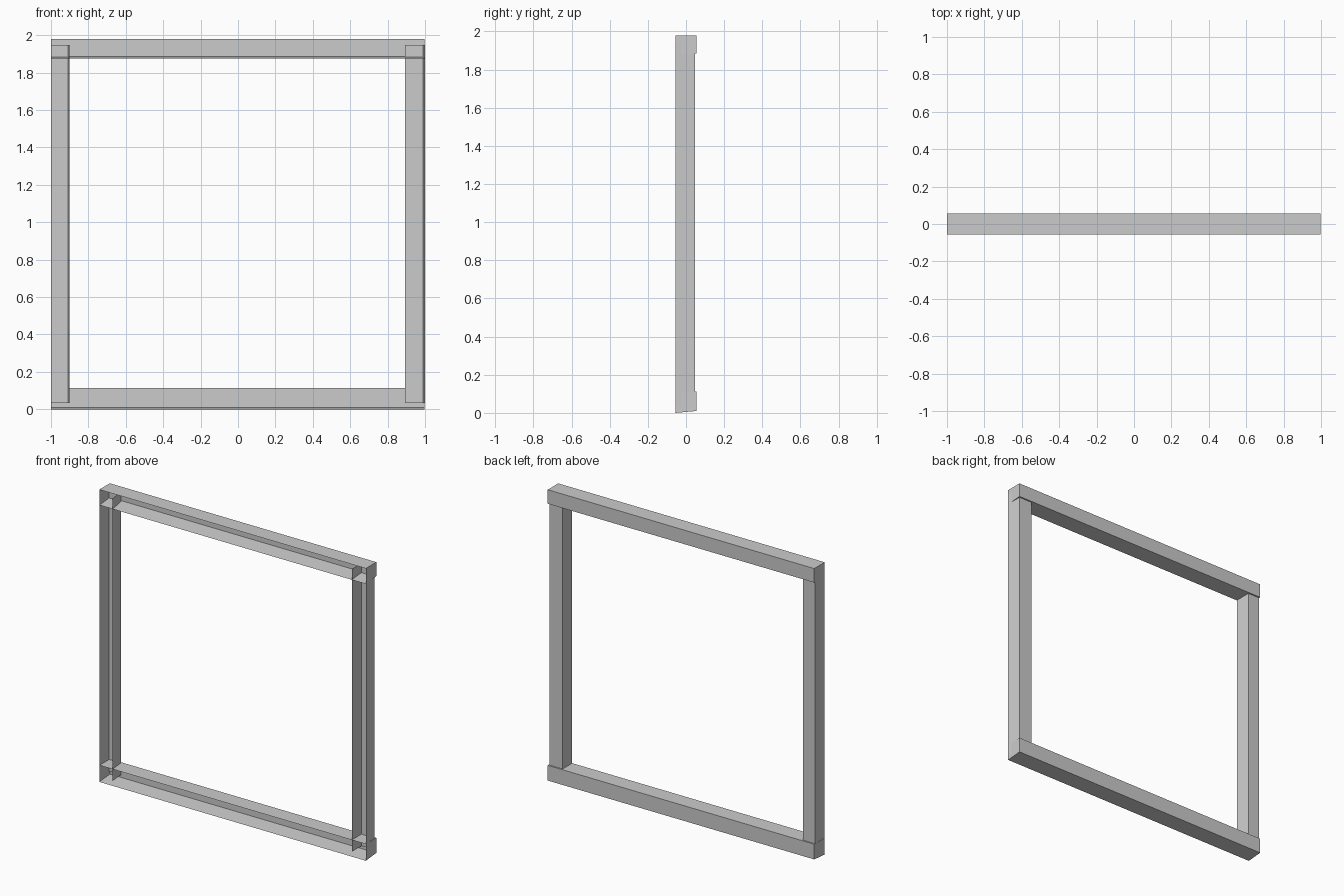
import bpy

if "Cube" in bpy.data.objects:
    bpy.data.objects.remove(bpy.data.objects["Cube"])

FRONT = -0.056


def channel(name, profile, to_world, start, end, capped):
    """Thin open-fronted channel: a four point U profile swept from start to end."""
    verts = [to_world(u, y, t) for t in (start, end) for u, y in profile]
    faces = [(i, i + 1, i + 5, i + 4) for i in range(3)]
    if capped:
        faces += [(3, 2, 1, 0), (4, 5, 6, 7)]
    mesh = bpy.data.meshes.new(name)
    mesh.from_pydata(verts, [], faces)
    ob = bpy.data.objects.new(name, mesh)
    bpy.context.collection.objects.link(ob)
    return ob


def rail(name, low, high):
    # lower flange rises slightly towards the back
    back = 0.056
    profile = [(low, FRONT), (low + 0.01, back), (high, back), (high, FRONT)]
    channel(name, profile, lambda u, y, t: (t, y, u), -1.0, 0.997, True)


def post(name, left, right):
    # right flange tapers slightly inwards towards the back
    back = 0.047
    profile = [(right, FRONT), (right - 0.01, back), (left, back), (left, FRONT)]
    channel(name, profile, lambda u, y, t: (u, y, t), 0.033, 1.948, False)


# Horizontal rails with closed ends
rail("bottom_rail", 0.0, 0.113)
rail("top_rail", 1.875, 1.98)

# Upright posts running into the rails
post("left_post", -0.999, -0.9)
post("right_post", 0.892, 1.0)
